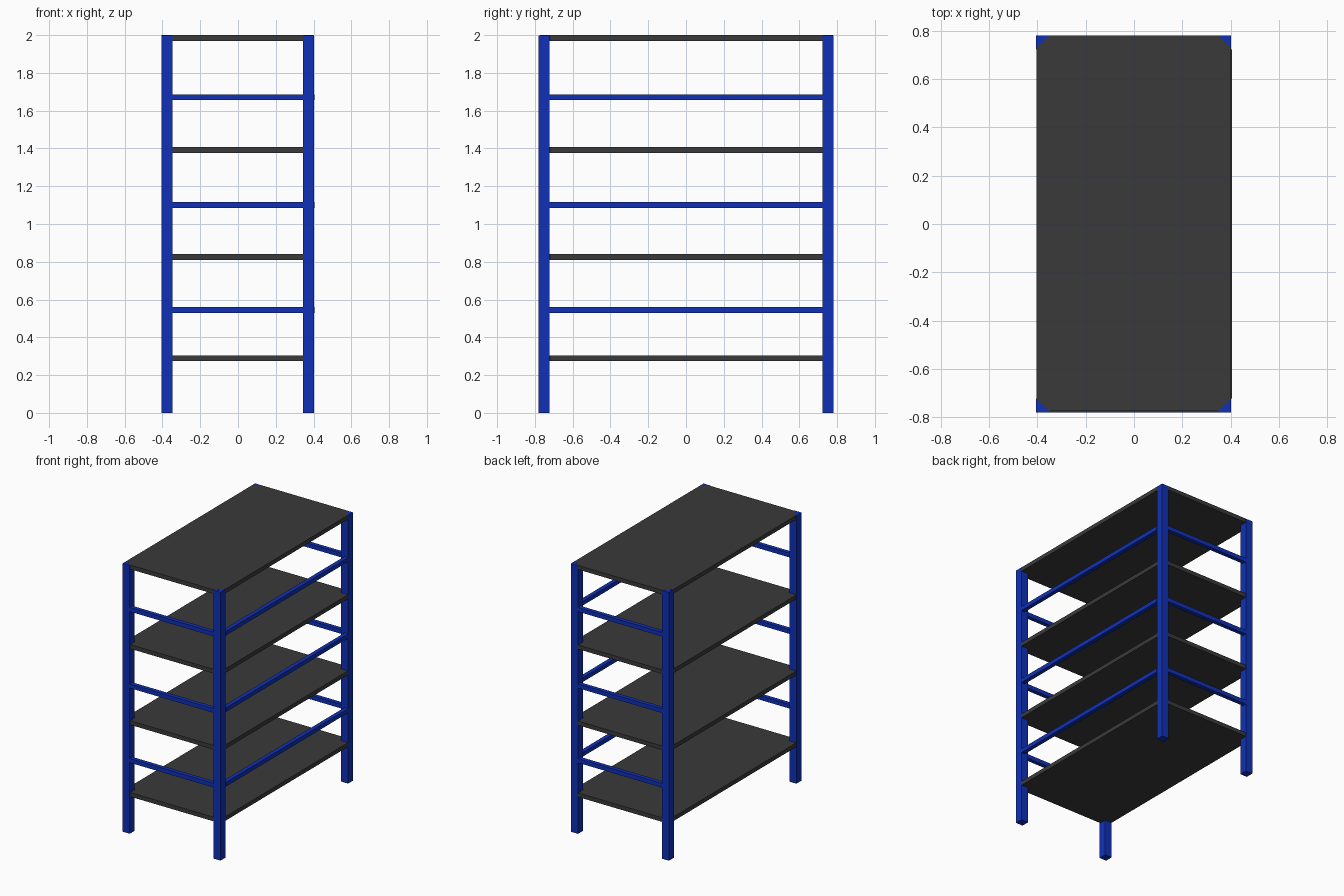
import bpy, bmesh

if "Cube" in bpy.data.objects:
    bpy.data.objects.remove(bpy.data.objects["Cube"])


def material(name, color):
    m = bpy.data.materials.new(name)
    m.diffuse_color = color
    m.use_nodes = True
    m.node_tree.nodes["Principled BSDF"].inputs["Base Color"].default_value = m.diffuse_color
    return m


BLUE = material("blue_paint", (0.005, 0.03, 0.47, 1))
DARK = material("dark_board", (0.042, 0.042, 0.042, 1))


def prism(name, outline, z0, z1, mat):
    """Extrude a flat xy outline from z0 up to z1."""
    bm = bmesh.new()
    face = bm.faces.new([bm.verts.new((x, y, z0)) for x, y in outline])
    ext = bmesh.ops.extrude_face_region(bm, geom=[face])
    top = [v for v in ext["geom"] if isinstance(v, bmesh.types.BMVert)]
    bmesh.ops.translate(bm, verts=top, vec=(0, 0, z1 - z0))
    bmesh.ops.recalc_face_normals(bm, faces=bm.faces)
    mesh = bpy.data.meshes.new(name)
    bm.to_mesh(mesh)
    bm.free()
    mesh.materials.append(mat)
    ob = bpy.data.objects.new(name, mesh)
    bpy.context.collection.objects.link(ob)
    return ob


def box(name, x0, x1, y0, y1, z0, z1, mat):
    return prism(name, [(x0, y0), (x1, y0), (x1, y1), (x0, y1)], z0, z1, mat)


X0, X1, Y = -0.405, 0.402, 0.78   # outer faces of the posts
P = 0.058                         # post width
T = 0.031                         # shelf and rail thickness

# Corner posts
for side, x in (("left", X0), ("right", X1 - P)):
    for end, y in (("front", -Y), ("back", Y - P)):
        box(f"{side}_{end}_post", x, x + P, y, y + P, 0, 1.999, BLUE)

# Shelves with clipped corners, set slightly back from the front
sx0, sx1, sy0, sy1, c = X0 + 0.001, X1 - 0.001, -Y + 0.006, Y - 0.001, 0.053
outline = [(sx0 + c, sy0), (sx1 - c, sy0), (sx1, sy0 + c), (sx1, sy1 - c),
           (sx1 - c, sy1), (sx0 + c, sy1), (sx0, sy1 - c), (sx0, sy0 + c)]
for i, top in enumerate((0.305, 0.84, 1.407, 2.0)):
    prism(f"shelf_{i + 1}", outline, top - T, top, DARK)

# Rails on the front, back and right; the left side stays open
for i, z in enumerate((0.545, 1.101, 1.671)):
    z0, z1 = z - T / 2, z + T / 2
    box(f"front_rail_{i + 1}", X0 + P, X1 - P, -Y, -Y + T, z0, z1, BLUE)
    box(f"back_rail_{i + 1}", X0 + P, X1 - P, Y - T, Y, z0, z1, BLUE)
    box(f"right_rail_{i + 1}", 0.405 - T, 0.405, -Y + P, Y - P, z0, z1, BLUE)
